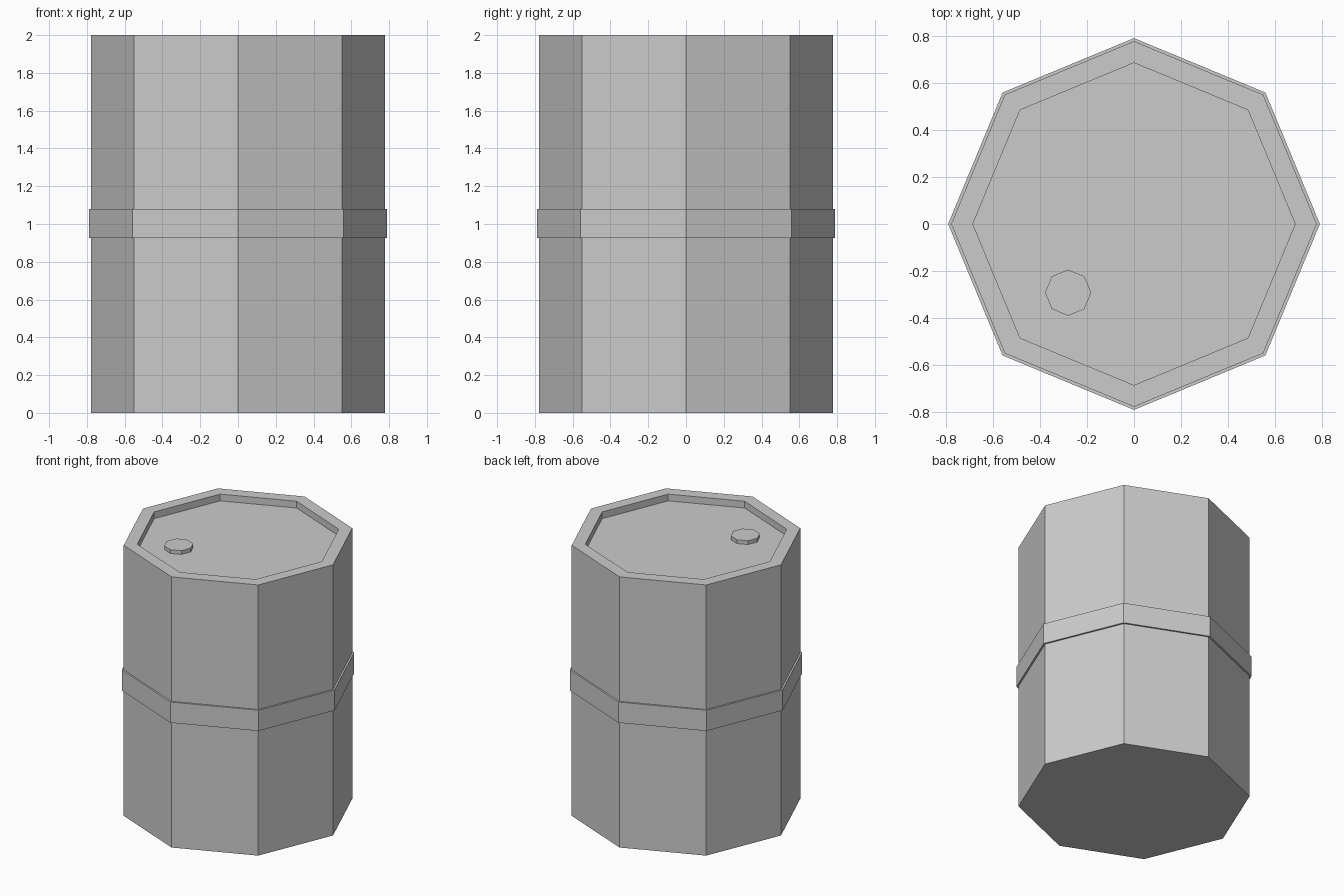
import bpy, bmesh
from math import cos, sin, pi

if "Cube" in bpy.data.objects:
    bpy.data.objects.remove(bpy.data.objects["Cube"])

SIDES = 8


def lathe(name, profile, centre=(0, 0), closed=False):
    """Revolve (radius, z) points into an octagonal solid."""
    bm = bmesh.new()
    rings = [[bm.verts.new((r * cos(2 * pi * i / SIDES), r * sin(2 * pi * i / SIDES), z))
              for i in range(SIDES)] for r, z in profile]
    pairs = list(zip(rings, rings[1:]))
    if closed:
        pairs.append((rings[-1], rings[0]))
    for a, b in pairs:
        for i in range(SIDES):
            j = (i + 1) % SIDES
            bm.faces.new((a[i], a[j], b[j], b[i]))
    if not closed:
        bm.faces.new(rings[0][::-1])
        bm.faces.new(rings[-1])
    bmesh.ops.recalc_face_normals(bm, faces=bm.faces)
    mesh = bpy.data.meshes.new(name)
    bm.to_mesh(mesh)
    bm.free()
    obj = bpy.data.objects.new(name, mesh)
    obj.location = (*centre, 0)
    bpy.context.collection.objects.link(obj)
    return obj


# Drum body with raised rim and recessed lid
lathe("drum_body", [(0.777, 0), (0.777, 2), (0.685, 2), (0.685, 1.95)])

# Raised hoop around the middle
lathe("middle_hoop", [(0.77, 0.927), (0.79, 0.927), (0.79, 1.08), (0.77, 1.08)], closed=True)

# Filler cap on the lid
lathe("filler_cap", [(0.098, 1.945), (0.098, 1.978)], centre=(-0.28, -0.292))
